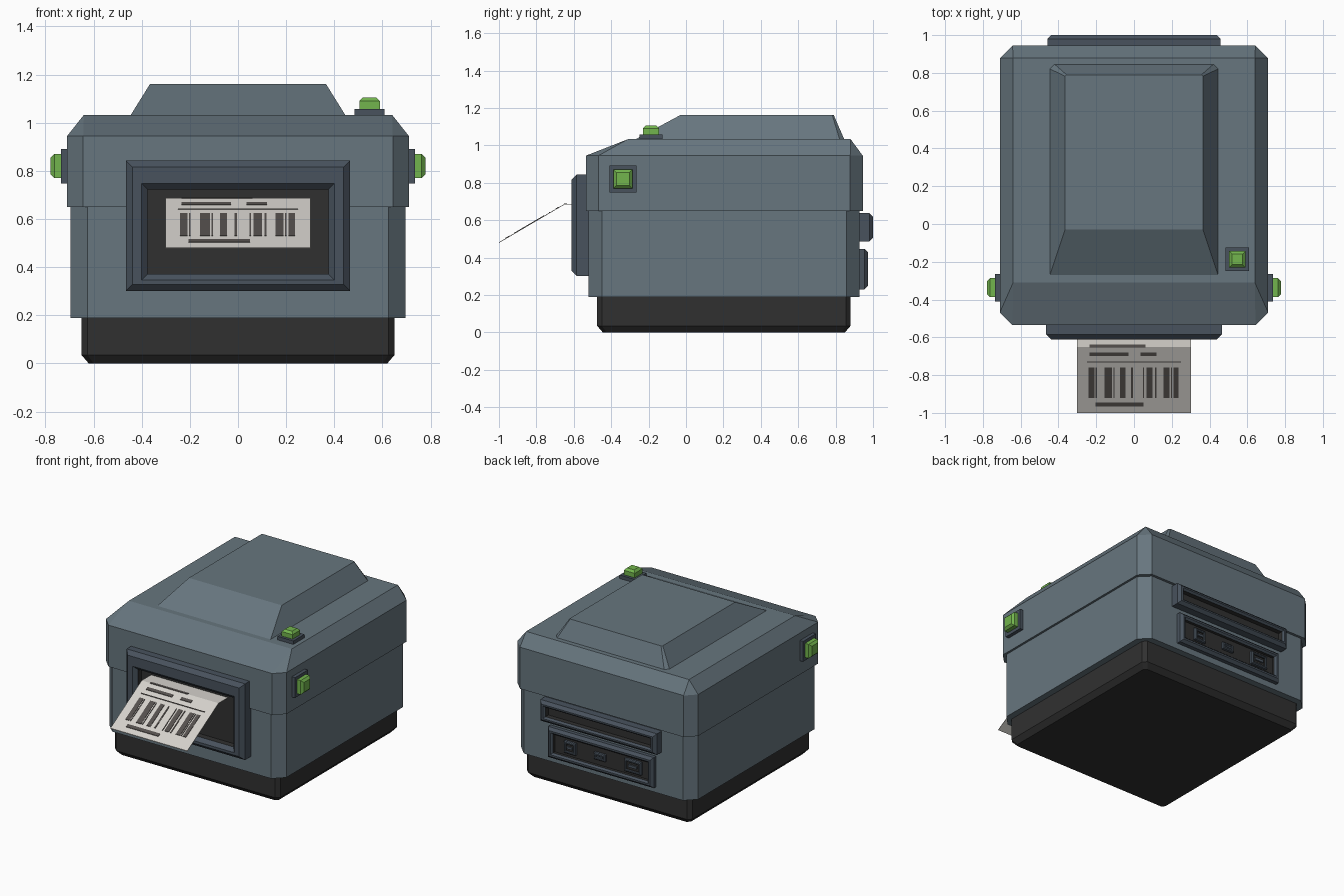
import bpy
import bmesh

cube = bpy.data.objects.get("Cube")
if cube:
    bpy.data.objects.remove(cube)


def material(name, rgb):
    m = bpy.data.materials.new(name)
    m.use_nodes = True
    m.diffuse_color = (*rgb, 1)
    m.node_tree.nodes["Principled BSDF"].inputs["Base Color"].default_value = (*rgb, 1)
    return m


SLATE = material("slate grey", (0.135, 0.18, 0.21))
DARK = material("dark slate", (0.065, 0.085, 0.11))
BLACK = material("soft black", (0.03, 0.03, 0.03))
GREEN = material("button green", (0.17, 0.46, 0.075))
PAPER = material("paper white", (0.66, 0.64, 0.6))
INK = material("ink brown", (0.09, 0.08, 0.075))

# Directions in which rings are stacked: (a, b, height) to world space
UP = lambda a, b, h: (a, b, h)
FRONT = lambda a, b, h: (a, -h, b)
BACK = lambda a, b, h: (a, h, b)
LEFT = lambda a, b, h: (h, a, b)
RIGHT = lambda a, b, h: (-h, a, b)


def box(a0, a1, b0, b1, inset=0):
    """Rectangle outline, optionally shrunk."""
    i = inset
    return [(a0 + i, b0 + i), (a1 - i, b0 + i), (a1 - i, b1 - i), (a0 + i, b1 - i)]


def cut_box(x, y0, y1, c):
    """Rectangle outline with cut corners."""
    return [(-x + c, y0), (x - c, y0), (x, y0 + c), (x, y1 - c),
            (x - c, y1), (-x + c, y1), (-x, y1 - c), (-x, y0 + c)]


def finish(bm, name, mats):
    bmesh.ops.remove_doubles(bm, verts=bm.verts, dist=1e-5)
    bmesh.ops.recalc_face_normals(bm, faces=bm.faces)
    me = bpy.data.meshes.new(name)
    bm.to_mesh(me)
    bm.free()
    for m in mats:
        me.materials.append(m)
    ob = bpy.data.objects.new(name, me)
    bpy.context.scene.collection.objects.link(ob)
    return ob


def loft(name, rings, mats, axis=UP, second_from=99):
    """Skin a stack of (outline, height) rings and cap both ends."""
    bm = bmesh.new()
    loops = [[bm.verts.new(axis(a, b, h)) for a, b in pts] for pts, h in rings]
    n = len(loops[0])
    bm.faces.new(loops[0])
    for k in range(len(loops) - 1):
        lo, hi = loops[k], loops[k + 1]
        for i in range(n):
            j = (i + 1) % n
            f = bm.faces.new((lo[i], lo[j], hi[j], hi[i]))
            f.material_index = int(k >= second_from)
    cap = bm.faces.new(loops[-1])
    cap.material_index = int(second_from < 99)
    return finish(bm, name, mats)


def recessed(name, rect, back, front, bevel, opening, lip, floor, axis):
    """Bevelled panel with a dark recessed opening."""
    loft(name, [(box(*rect), back), (box(*rect), front - bevel),
                (box(*rect, bevel), front), (box(*opening), front),
                (box(*opening, lip), front - lip), (box(*opening, lip), floor)],
         [DARK, BLACK], axis, 4)


def button(name, a, b, plate, size, base, top, axis):
    """Square push button on a dark plate."""
    def square(r):
        return box(a - r, a + r, b - r, b + r)
    loft(name + "_plate", [(square(plate), base - 0.01), (square(plate), base + 0.025)], [DARK], axis)
    loft(name, [(square(size), base + 0.02), (square(size), top - 0.015),
                (square(size - 0.015), top)], [GREEN], axis)


# Housing
loft("base", [(cut_box(0.62, -0.445, 0.85, 0.02), 0), (cut_box(0.65, -0.475, 0.88, 0.025), 0.035),
              (cut_box(0.65, -0.475, 0.88, 0.025), 0.2)], [BLACK])
loft("lower_body", [(cut_box(0.695, -0.52, 0.927, 0.07), 0.188),
                    (cut_box(0.695, -0.52, 0.927, 0.07), 0.66)], [SLATE])
loft("lid", [(cut_box(0.71, -0.535, 0.945, 0.067), 0.65),
             (cut_box(0.71, -0.535, 0.945, 0.067), 0.945),
             (cut_box(0.64, -0.31, 0.88, 0), 1.033)], [SLATE])


def hump_outline(x, y0, y1, c):
    return [(-x, y0), (x, y0), (x, y1 - c), (x - c, y1), (-x + c, y1), (-x, y1 - c)]


loft("lid_hump", [(hump_outline(0.447, -0.275, 0.847, 0.025), 1.03),
                  (hump_outline(0.365, -0.03, 0.79, 0.008), 1.162)], [SLATE])

# Buttons
button("top_button", 0.547, -0.187, 0.062, 0.043, 1.033, 1.105, UP)
button("left_button", -0.337, 0.82, 0.072, 0.05, 0.71, 0.778, LEFT)
button("right_button", -0.337, 0.82, 0.072, 0.05, 0.71, 0.778, RIGHT)

# Front outlet frame
recessed("outlet_frame", (-0.465, 0.465, 0.302, 0.843), 0.5, 0.612, 0.027,
         (-0.4, 0.4, 0.347, 0.747), 0.025, 0.545, FRONT)

# Rear panels and sockets
recessed("rear_slot_panel", (-0.458, 0.458, 0.487, 0.637), 0.91, 1.0, 0.02,
         (-0.425, 0.425, 0.517, 0.607), 0.012, 0.955, BACK)
recessed("rear_socket_panel", (-0.415, 0.415, 0.23, 0.447), 0.91, 0.972, 0.018,
         (-0.385, 0.385, 0.26, 0.417), 0.012, 0.94, BACK)
for name, x, w, h in (("square_socket", 0.245, 0.045, 0.042),
                      ("small_socket", 0.01, 0.045, 0.024),
                      ("wide_socket", -0.25, 0.065, 0.045)):
    recessed(name, (x - w, x + w, 0.338 - h, 0.338 + h), 0.93, 0.962, 0.006,
             (x - w + 0.014, x + w - 0.014, 0.352 - h, 0.324 + h), 0.004, 0.95, BACK)
    loft(name + "_tongue", [(box(x - w / 2, x + w / 2, 0.338 - h / 5, 0.338 + h / 5), d)
                            for d in (0.94, 0.96)], [DARK], BACK)

# Paper label, bent where it leaves the outlet
BEND, SLOPE, LEVEL = -0.65, 0.5857, 0.685


def paper_z(y):
    return LEVEL + min(0, y - BEND) * SLOPE


def strip(bm, x0, x1, ys, low, high):
    """Thin slab that follows the paper through the given y stations."""
    rows = [[bm.verts.new((x, y, paper_z(y) + d)) for x, d in
             ((x0, low), (x1, low), (x1, high), (x0, high))] for y in ys]
    for p, q in zip(rows, rows[1:]):
        for i in range(4):
            j = (i + 1) % 4
            bm.faces.new((p[i], p[j], q[j], q[i]))
    bm.faces.new(rows[0])
    bm.faces.new(rows[-1])


bm = bmesh.new()
strip(bm, -0.302, 0.302, (-0.53, BEND, -1), -0.002, 0.002)
finish(bm, "paper_label", [PAPER])

# Printed text lines and bar code
bm = bmesh.new()
for x0, x1, y, half in ((-0.235, 0.06, -0.645, 0.008), (-0.235, -0.03, -0.69, 0.009),
                        (0.035, 0.12, -0.69, 0.009), (-0.25, 0.25, -0.73, 0.002),
                        (-0.205, 0.05, -0.955, 0.01)):
    ys = [y + half, y - half]
    if ys[0] > BEND > ys[1]:
        ys.insert(1, BEND)
    strip(bm, x0, x1, ys, 0.001, 0.005)
for x, w in ((-0.225, 0.032), (-0.2, 0.006), (-0.137, 0.04), (-0.107, 0.005),
             (-0.06, 0.03), (-0.01, 0.01), (0.05, 0.006), (0.082, 0.034),
             (0.115, 0.008), (0.172, 0.034), (0.198, 0.006), (0.223, 0.026)):
    strip(bm, x - w / 2, x + w / 2, (-0.76, -0.92), 0.001, 0.005)
finish(bm, "label_print", [INK])
